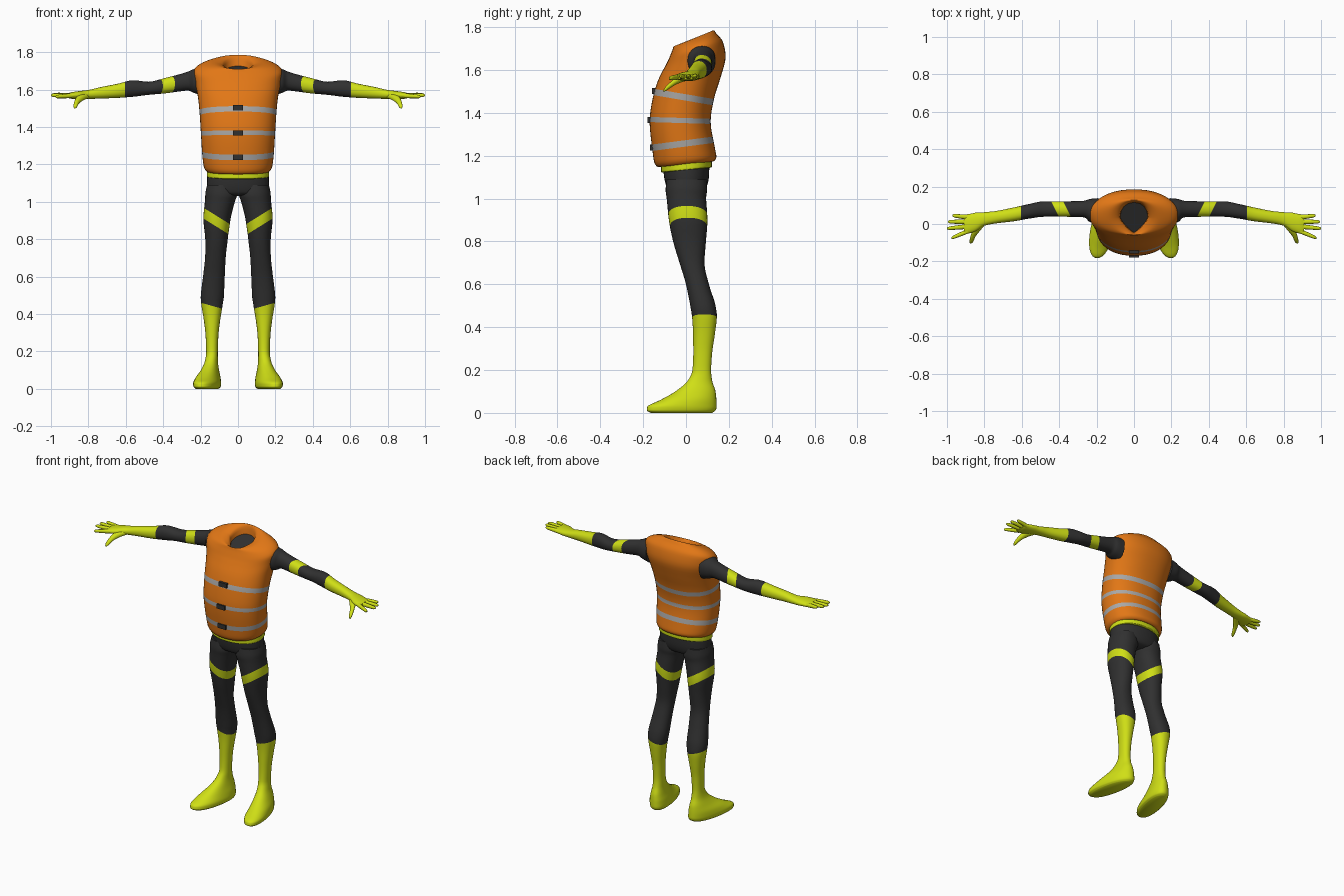
import bpy, bmesh, math
from mathutils import Vector, Matrix

cube = bpy.data.objects.get("Cube")
if cube:
    bpy.data.objects.remove(cube, do_unlink=True)


def material(name, rgb):
    m = bpy.data.materials.new(name)
    m.use_nodes = True
    m.diffuse_color = (*rgb, 1)
    m.node_tree.nodes["Principled BSDF"].inputs["Base Color"].default_value = (*rgb, 1)
    return m


ORANGE = material("orange_fabric", (0.76, 0.185, 0.008))
YELLOW = material("lime_yellow", (0.63, 0.74, 0.008))
DARK = material("charcoal", (0.03, 0.03, 0.03))
GREY = material("reflective_grey", (0.40, 0.39, 0.38))

# Axis placements: rings stacked along z, x or -y
ALONG_Z = lambda u, v, w: (u, v, w)
ALONG_X = lambda u, v, w: (w, u, v)
ALONG_FRONT = lambda u, v, w: (u, -w, v)


def blend(rows, steps):
    """Smoothly interpolate section rows without overshoot."""
    def slope(i, k):
        if i == 0 or i == len(rows) - 1:
            return 0 if len(rows) < 3 else (rows[1][k] - rows[0][k] if i == 0 else rows[-1][k] - rows[-2][k])
        a, b = rows[i][k] - rows[i - 1][k], rows[i + 1][k] - rows[i][k]
        return 2 * a * b / (a + b) if a * b > 0 else 0
    out = []
    for i in range(len(rows) - 1):
        for s in range(steps):
            t = s / steps
            h = (2 * t**3 - 3 * t**2 + 1, t**3 - 2 * t**2 + t, 3 * t**2 - 2 * t**3, t**3 - t**2)
            out.append([h[0] * p + h[1] * slope(i, k) + h[2] * q + h[3] * slope(i + 1, k)
                        for k, (p, q) in enumerate(zip(rows[i], rows[i + 1]))])
    return out + [list(rows[-1])]


def loft(rows, place=ALONG_Z, segs=32, steps=4, bm=None):
    """Rows: w, u centre, u radius, v low, v high, tilt, shear, low exponent, high exponent."""
    bm = bm or bmesh.new()
    defaults = (0, 0, 2.2, 2.2)
    rows = [tuple(r) + defaults[len(r) - 5:] for r in rows]
    rings = []
    for w, uc, ru, v0, v1, tilt, shear, nlo, nhi in blend(rows, steps):
        ring = []
        for i in range(segs):
            c, s = math.cos(math.tau * i / segs), math.sin(math.tau * i / segs)
            n = nlo if s < 0 else nhi
            du = ru * math.copysign(abs(c) ** (2 / n), c)
            dv = (v1 - v0) / 2 * math.copysign(abs(s) ** (2 / n), s)
            ring.append(bm.verts.new(place(uc + du + shear * dv, (v0 + v1) / 2 + dv, w + tilt * dv)))
        rings.append(ring)
    for a, b in zip(rings, rings[1:]):
        for i in range(segs):
            j = (i + 1) % segs
            bm.faces.new((a[i], a[j], b[j], b[i]))
    bm.faces.new(rings[0])
    bm.faces.new(rings[-1])
    return bm


def paint(bm, normal, low, high, slot):
    """Cut a clean band between two parallel planes and colour it."""
    n = Vector(normal)
    for d in (low, high):
        bmesh.ops.bisect_plane(bm, geom=bm.verts[:] + bm.edges[:] + bm.faces[:],
                               plane_co=n * d / n.dot(n), plane_no=n)
    for f in bm.faces:
        if low < f.calc_center_median().dot(n) < high:
            f.material_index = slot


def add_object(name, mesh):
    ob = bpy.data.objects.new(name, mesh)
    bpy.context.collection.objects.link(ob)
    bpy.ops.object.select_all(action='DESELECT')
    ob.select_set(True)
    bpy.context.view_layer.objects.active = ob
    bpy.ops.object.shade_smooth_by_angle(angle=math.radians(50))


def finish(name, bm, mats, pair=False):
    bmesh.ops.recalc_face_normals(bm, faces=bm.faces[:])
    mesh = bpy.data.meshes.new(name)
    bm.to_mesh(mesh)
    bm.free()
    for m in mats:
        mesh.materials.append(m)
    if pair:
        other = mesh.copy()
        other.transform(Matrix.Scale(-1, 4, (1, 0, 0)))
        other.flip_normals()
        add_object("right_" + name, other)
        name = "left_" + name
    add_object(name, mesh)


# Life vest with rolled hem, sloping shoulders and V neck
vest = loft([
    (1.19, 0, .13, -.10, .10, .1),
    (1.160, 0, .158, -.128, .125, .1),
    (1.180, 0, .180, -.147, .142, .1),
    (1.24, 0, .190, -.157, .132, .08),
    (1.36, 0, .198, -.170, .115),
    (1.47, 0, .205, -.155, .132),
    (1.56, 0, .214, -.130, .162, .05),
    (1.64, 0, .230, -.097, .185, .15),
    (1.695, 0, .237, -.078, .172, .3),
    (1.732, 0, .200, -.062, .145, .33),
    (1.748, 0, .130, -.058, .130, .4, 0, 1.8, 2.2),
    (1.728, 0, .078, -.050, .120, .5, 0, 1.25, 2.2),
    (1.650, 0, .070, -.040, .110, .45, 0, 1.25, 2.2)], segs=48)
for tilt, mid, half in ((-.17, 1.472, .015), (-.03, 1.364, .012), (.13, 1.258, .015)):
    paint(vest, (0, -tilt, 1), mid - half, mid + half, 1)
finish("life_vest", vest, [ORANGE, GREY])

# Buckles on the front of each strap
buckles = bmesh.new()
for y, z in ((-.149, 1.503), (-.170, 1.368), (-.158, 1.238)):
    bmesh.ops.create_cube(buckles, size=1, matrix=Matrix.Translation((0, y, z))
                          @ Matrix.Diagonal((.056, .018, .028, 1)))
finish("strap_buckles", buckles, [DARK])

# Undersuit visible inside the neck opening
finish("undersuit_neck", loft([
    (1.60, 0, .07, -.04, .11, .45),
    (1.69, 0, .079, -.049, .118, .45, 0, 1.3, 2.2)]), [DARK])

# Pelvis and waistband
finish("pelvis", loft([
    (1.030, 0, .09, -.05, .06),
    (1.045, 0, .155, -.085, .09),
    (1.10, 0, .166, -.102, .107),
    (1.19, 0, .162, -.11, .11)]), [DARK])
finish("waistband", loft([
    (1.133, 0, .158, -.108, .112, .1),
    (1.137, 0, .167, -.117, .121, .1),
    (1.20, 0, .164, -.117, .121, .1)]), [YELLOW])

# Legs with thigh band, boots and turned-out feet
leg = loft([
    (1.09, .090, .075, -.090, .095),
    (1.04, .090, .085, -.095, .098),
    (1.00, .097, .080, -.090, .094),
    (.90, .113, .072, -.080, .100),
    (.80, .115, .060, -.060, .093),
    (.70, .121, .055, -.030, .086),
    (.60, .129, .058, .000, .107),
    (.50, .137, .062, .020, .138),
    (.45, .139, .057, .028, .144),
    (.37, .139, .044, .033, .135),
    (.28, .139, .034, .034, .122),
    (.20, .139, .031, .030, .117),
    (.15, .142, .034, .008, .122, 0, -.08),
    (.10, .150, .046, -.050, .138, 0, -.15),
    (.06, .160, .060, -.120, .142, 0, -.2),
    (.03, .165, .066, -.180, .143, 0, -.2),
    (.012, .165, .064, -.183, .138, 0, -.2),
    (.0, .165, .052, -.165, .122, 0, -.2)])
paint(leg, (-.62, 0, 1), .796, .854, 1)
paint(leg, (-.28, 0, 1), -1, .405, 1)
finish("leg", leg, [DARK, YELLOW], pair=True)

# Arms with slanted band and glove
arm = loft([
    (.19, .070, .068, 1.570, 1.720),
    (.235, .072, .062, 1.582, 1.710),
    (.27, .080, .044, 1.595, 1.695),
    (.39, .080, .041, 1.580, 1.662),
    (.48, .080, .041, 1.572, 1.642),
    (.56, .068, .039, 1.562, 1.650),
    (.64, .052, .037, 1.556, 1.632),
    (.74, .036, .033, 1.552, 1.612),
    (.80, .027, .036, 1.550, 1.598),
    (.85, .010, .050, 1.549, 1.592),
    (.89, .000, .052, 1.551, 1.586),
    (.91, -.002, .046, 1.556, 1.580)], ALONG_X)
paint(arm, (1, -.5, 0), .318, .382, 1)
paint(arm, (1, 0, 0), .605, 2, 1)
finish("arm", arm, [DARK, YELLOW], pair=True)

# Fingers: root y, tip x, tip y, tip z
fingers = bmesh.new()
for y0, x1, y1, z1 in ((.036, .970, .045, 1.575), (.012, .995, .012, 1.573),
                       (-.013, 1.0, -.024, 1.570), (-.037, .975, -.075, 1.562)):
    def knuckle(t, r):
        y, z = y0 + (y1 - y0) * t, 1.568 + (z1 - 1.568) * t
        return (.885 + (x1 - .885) * t, y, r, z - r, z + r)
    loft([knuckle(0, .013), knuckle(.5, .0115), knuckle(.9, .009), knuckle(1, .004)],
         ALONG_X, segs=12, steps=2, bm=fingers)
finish("fingers", fingers, [YELLOW], pair=True)

# Thumb pointing forward and down
thumb = loft([
    (-.01, .815, .030, 1.552, 1.586),
    (.03, .840, .022, 1.540, 1.574),
    (.065, .860, .014, 1.522, 1.550),
    (.095, .870, .010, 1.502, 1.522),
    (.104, .873, .004, 1.498, 1.508)], ALONG_FRONT, segs=16, steps=3)
finish("thumb", thumb, [YELLOW], pair=True)
